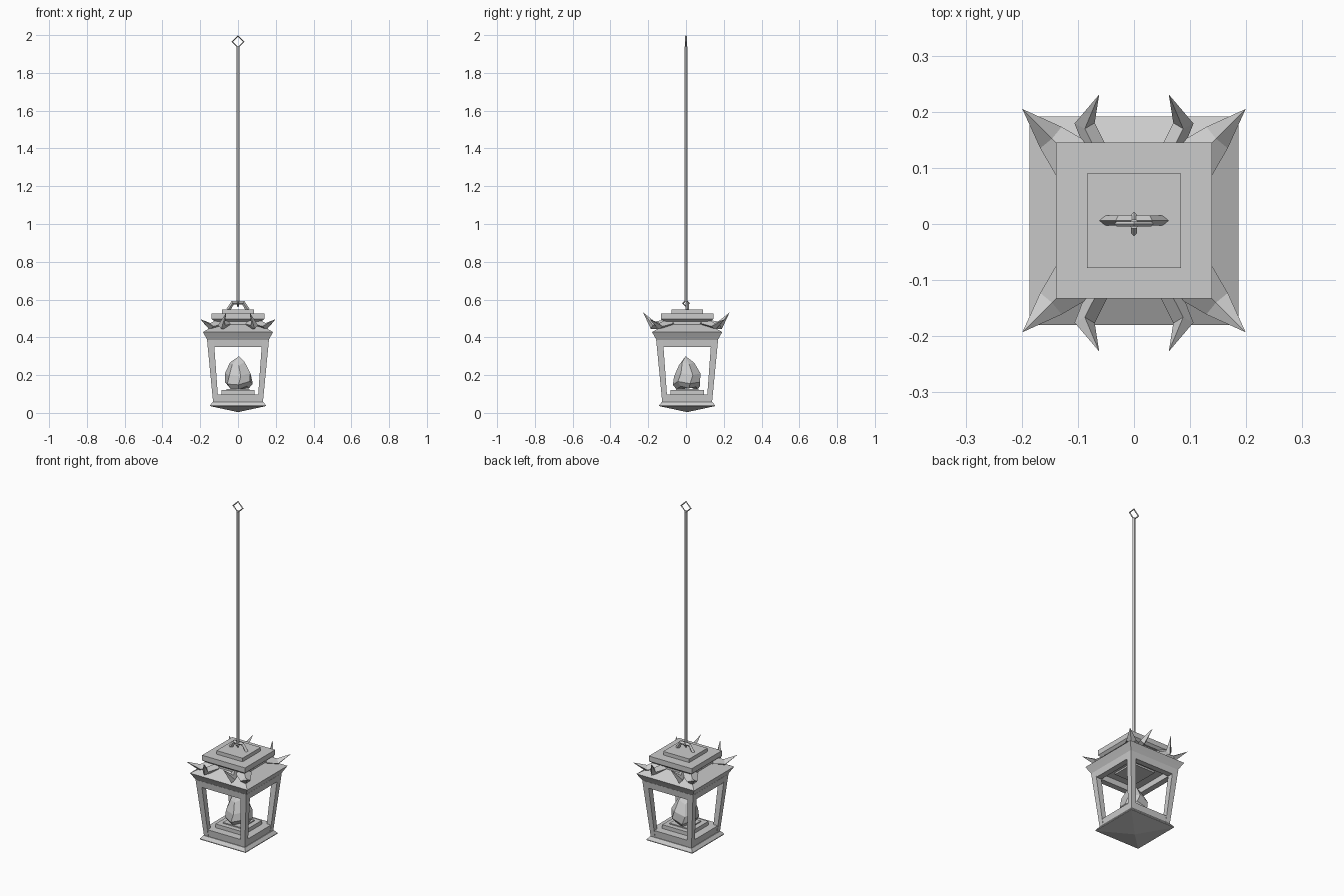
import bpy, bmesh, math
from mathutils import Vector

cube = bpy.data.objects.get("Cube")
if cube:
    bpy.data.objects.remove(cube, do_unlink=True)

CY = 0.006  # lantern centre in y

mat = bpy.data.materials.new("plain_grey")
mat.use_nodes = True
GREY = (0.6, 0.6, 0.6, 1)
mat.diffuse_color = GREY
mat.node_tree.nodes["Principled BSDF"].inputs["Base Color"].default_value = GREY


def loft(name, rings, closed=False):
    """Skin a list of equally sized point rings; cap the ends or join them."""
    bm = bmesh.new()
    vs = [[bm.verts.new(p) for p in r] for r in rings]
    n = len(vs[0])
    pairs = list(zip(vs, vs[1:])) + ([(vs[-1], vs[0])] if closed else [])
    for a, b in pairs:
        for i in range(n):
            j = (i + 1) % n
            bm.faces.new((a[i], a[j], b[j], b[i]))
    if not closed:
        bm.faces.new(vs[0][::-1])
        bm.faces.new(vs[-1])
    bmesh.ops.remove_doubles(bm, verts=bm.verts, dist=0.0003)
    bmesh.ops.recalc_face_normals(bm, faces=bm.faces)
    me = bpy.data.meshes.new(name)
    bm.to_mesh(me)
    bm.free()
    me.materials.append(mat)
    ob = bpy.data.objects.new(name, me)
    bpy.context.collection.objects.link(ob)
    return ob


def square(h, z, cx=0, cy=0):
    return [(cx + sx * h, CY + cy + sy * h, z)
            for sx, sy in ((-1, -1), (1, -1), (1, 1), (-1, 1))]


def tiers(name, profile, closed=False):
    return loft(name, [square(h, z) for h, z in profile], closed)


def sweep(name, path, sizes, sides=4, closed=False, up=Vector((0, 0, 1))):
    """Sweep a tapering polygon section along a path."""
    pts = [Vector(p) for p in path]
    rings = []
    for i, p in enumerate(pts):
        if closed:
            t = pts[(i + 1) % len(pts)] - pts[i - 1]
        else:
            t = pts[min(i + 1, len(pts) - 1)] - pts[max(i - 1, 0)]
        side = t.cross(up).normalized()
        top = side.cross(t).normalized()
        w, h = sizes[i]
        angles = [math.tau * k / sides for k in range(sides)]
        rings.append([p + side * w * math.cos(a) + top * h * math.sin(a) for a in angles])
    return loft(name, rings, closed)


# Base with pointed underside, and pedestal
tiers("base", [(0.0001, 0.004), (0.148, 0.036), (0.148, 0.04), (0.134, 0.058)])
tiers("base_rail", [(0.13, 0.058), (0.134, 0.098)])
tiers("pedestal", [(0.088, 0.095), (0.088, 0.12)])
tiers("pedestal_top", [(0.06, 0.115), (0.06, 0.126)])

# Leaning corner posts and the top rail
for sx, sy, label in ((-1, -1, "front_right"), (1, -1, "front_left"),
                      (1, 1, "back_left"), (-1, 1, "back_right")):
    loft(label + "_post", [square(0.014, 0.058, sx * 0.118, sy * 0.118),
                           square(0.018, 0.387, sx * 0.146, sy * 0.146)])
tiers("top_rail", [(0.16, 0.35), (0.164, 0.387), (0.128, 0.387), (0.126, 0.35)], True)
tiers("ceiling_panel", [(0.075, 0.375), (0.075, 0.39)])

# Flared roof and stacked cap
tiers("roof", [(0.162, 0.385), (0.174, 0.407), (0.186, 0.428),
               (0.115, 0.468), (0.115, 0.495)])
tiers("cap_block", [(0.125, 0.485), (0.139, 0.497), (0.139, 0.527)])
tiers("cap_plate", [(0.084, 0.525), (0.084, 0.548)])

# Curved horns at the corners and along the front and back
for sx, x_name in ((-1, "right"), (1, "left")):
    for sy, y_name in ((-1, "front"), (1, "back")):
        sweep(f"{y_name}_{x_name}_corner_horn",
              [(sx * x, CY + sy * x, z) for x, z in
               ((0.1, 0.475), (0.148, 0.458), (0.199, 0.496))],
              [(0.045, 0.024), (0.027, 0.018), (0, 0)])
        sweep(f"{y_name}_{x_name}_side_horn",
              [(sx * x, CY * 0.3 + sy * y, z) for x, y, z in
               ((0.058, 0.11, 0.47), (0.088, 0.178, 0.464), (0.062, 0.229, 0.532))],
              [(0.02, 0.024), (0.018, 0.022), (0, 0)])

# Faceted flame stone
def stone_ring(r, z, dx, dy, turn):
    return [(dx + r * math.cos(math.tau * k / 7 + turn),
             CY + dy + r * math.sin(math.tau * k / 7 + turn), z + 0.012 * math.sin(2.4 * k))
            for k in range(7)]


loft("flame_stone", [stone_ring(0.055, 0.13, 0.004, 0, 0.2),
                     stone_ring(0.076, 0.155, 0.004, 0, 0.2),
                     stone_ring(0.072, 0.2, 0.002, 0.002, 0.4),
                     stone_ring(0.042, 0.258, 0, -0.002, 0.3),
                     [(0.005, -0.002, 0.3)] * 7])

# Handle arch, links and hanging rod
sweep("handle", [(-0.052, CY, 0.545), (-0.028, CY, 0.583), (0.028, CY, 0.583), (0.052, CY, 0.545)],
      [(0.011, 0.009)] * 4, up=Vector((0, 1, 0)))


def link(name, r, z, thick, axis):
    path = [axis * r * math.cos(a) + Vector((0, 0, z + r * math.sin(a)))
            for a in (0, math.pi / 2, math.pi, 3 * math.pi / 2)]
    normal = axis.cross(Vector((0, 0, 1)))
    sweep(name, path, [(thick, thick)] * 4, closed=True, up=normal)


link("top_link", 0.031, 1.965, 0.0045, Vector((1, 0, 0)))
link("lower_link", 0.017, 0.58, 0.005, Vector((0, 1, 0)))
sweep("hanging_rod", [(0, 0, 0.59), (0, 0, 1.94)], [(0.009, 0.009)] * 2, 6,
      up=Vector((0, 1, 0)))
